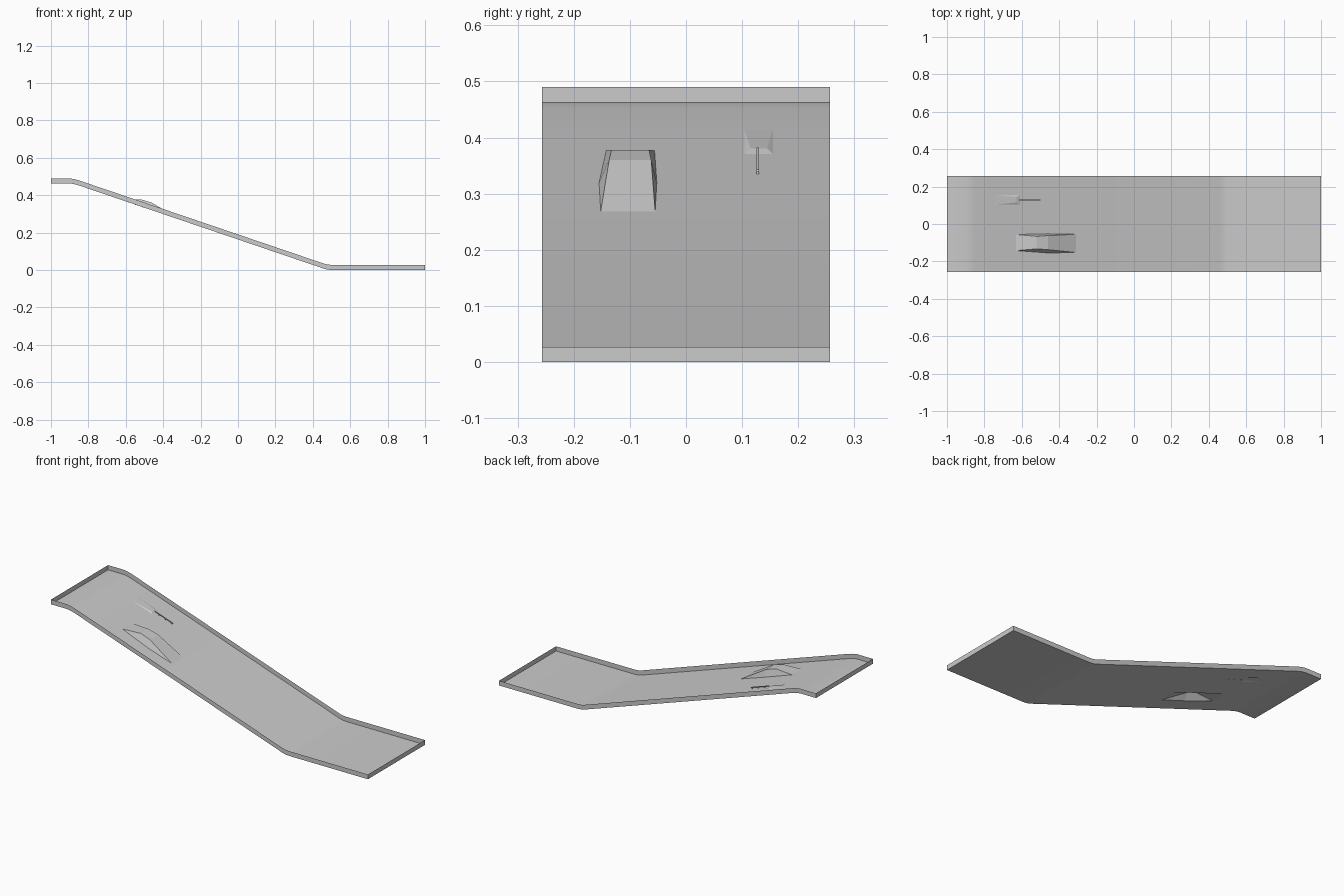
import bpy
import bmesh
from mathutils import Vector

if "Cube" in bpy.data.objects:
    bpy.data.objects.remove(bpy.data.objects["Cube"])

W, RIM = 0.257, 0.027
PROFILE = [(-1, .463), (-.9, .463), (-.875, .459), (-.85, .452),
           (.46, .007), (.48, .002), (.505, 0), (1, 0)]


def interp(pts, x):
    """Piecewise linear lookup."""
    if x <= pts[0][0]:
        return pts[0][1]
    for (x0, a), (x1, b) in zip(pts, pts[1:]):
        if x <= x1:
            return a + (b - a) * (x - x0) / (x1 - x0)
    return pts[-1][1]


def floor(x):
    return interp(PROFILE, x)


def sheet(name, rows, holes=(), smooth=False):
    """Skin a grid of points, leaving out the (row, column) cells in holes."""
    bm = bmesh.new()
    grid = [[bm.verts.new(p) for p in row] for row in rows]
    for i in range(len(grid) - 1):
        for j in range(len(grid[0]) - 1):
            if (i, j) not in holes:
                bm.faces.new((grid[i][j], grid[i + 1][j], grid[i + 1][j + 1], grid[i][j + 1]))
    bmesh.ops.remove_doubles(bm, verts=bm.verts, dist=1e-5)
    me = bpy.data.meshes.new(name)
    bm.to_mesh(me)
    bm.free()
    ob = bpy.data.objects.new(name, me)
    bpy.context.collection.objects.link(ob)
    if smooth:
        bpy.context.view_layer.objects.active = ob
        ob.select_set(True)
        bpy.ops.object.shade_smooth_by_angle()
        ob.select_set(False)
    return ob


# Footprints of the two ramps
KX = [-.63, -.52, -.46, -.31]
k_low = [(-.63, -.142), (-.46, -.155), (-.31, -.152)]
k_high = [(-.63, -.056), (-.46, -.052), (-.31, -.055)]
BX = [-.74, -.628, -.61]
b_low, b_high = .104, .155

# Slope floor, open underneath the ramps
xs = sorted({p[0] for p in PROFILE} | set(KX) | set(BX))
rows = [[(x, y, floor(x)) for y in
         (-W, interp(k_low, x), interp(k_high, x), b_low, b_high, W)] for x in xs]
holes = {(i, 1) for i, x in enumerate(xs) if KX[0] <= x < KX[-1]}
holes |= {(i, 3) for i, x in enumerate(xs) if BX[0] <= x < BX[-1]}
sheet("slope_floor", rows, holes, smooth=True)

# Raised rim around the whole slope
loop = [(x, -W, z) for x, z in PROFILE] + [(x, W, z) for x, z in reversed(PROFILE)]
loop.append(loop[0])
sheet("rim", [loop, [(x, y, z + RIM) for x, y, z in loop]])

# Large jump with take-off deck, lip and landing
crest = [(-.142, -.056, floor(-.63)), (-.133, -.066, .378),
         (-.137, -.062, .36), (-.152, -.055, floor(-.31))]
rows = [[(x, interp(k_low, x), floor(x)), (x, a, z), (x, b, z), (x, interp(k_high, x), floor(x))]
        for x, (a, b, z) in zip(KX, crest)]
sheet("large_jump", rows)

# Small tapered ramp leading onto the rail
top = [(b_low, b_high, floor(BX[0])), (.115, .144, .381), (b_low, b_high, floor(BX[2]))]
rows = [[(x, b_low, floor(x)), (x, a, z), (x, b, z), (x, b_high, floor(x))]
        for x, (a, b, z) in zip(BX, top)]
sheet("rail_ramp", rows)


def bar(name, x0, x1, low, high):
    """Thin upright bar following the slope, low and high above the floor."""
    bm = bmesh.new()
    bmesh.ops.create_cube(bm, size=1)
    for v in bm.verts:
        x = x0 if v.co.x < 0 else x1
        v.co = Vector((x, .128 + v.co.y * .004, floor(x) + (low if v.co.z < 0 else high)))
    me = bpy.data.meshes.new(name)
    bm.to_mesh(me)
    bm.free()
    bpy.context.collection.objects.link(bpy.data.objects.new(name, me))


# Slide rail on short posts
bar("rail", -.615, -.5, .006, .010)
for n, x in enumerate((-.59, -.55, -.51)):
    bar(f"rail_post_{n + 1}", x, x + .004, -.001, .006)
